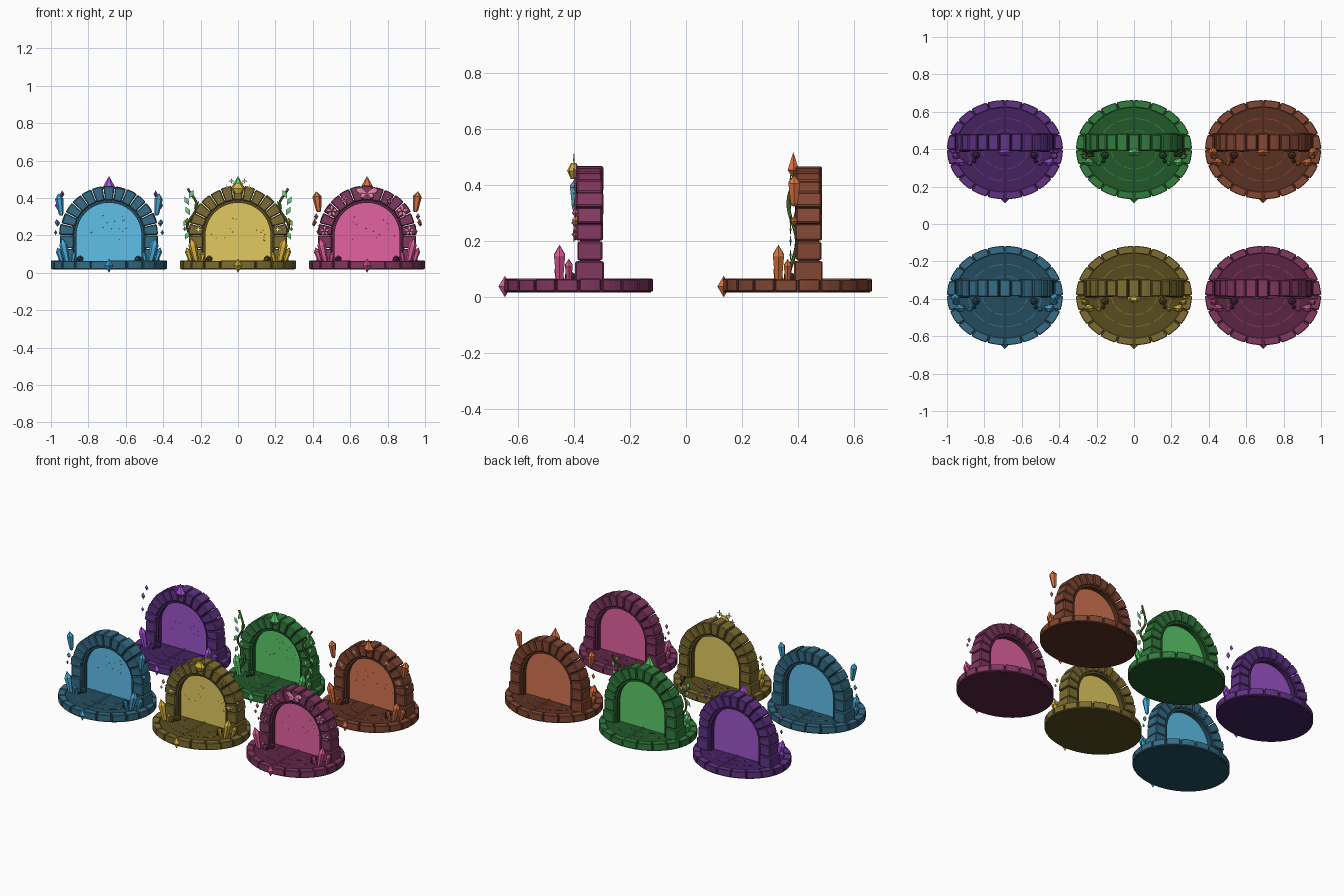
import bpy, bmesh, math, random
from mathutils import Matrix, Vector

if "Cube" in bpy.data.objects:
    bpy.data.objects.remove(bpy.data.objects["Cube"])

random.seed(4)
pi = math.pi
RX, RY = 0.31, 0.265          # base ellipse radii
CZ, R_OUT, R_IN = 0.20, 0.263, 0.188   # arch centre height and radii


def material(name, rgb):
    m = bpy.data.materials.new(name)
    m.diffuse_color = [(c / 255) ** 2.2 for c in rgb] + [1]
    m.use_nodes = True
    m.node_tree.nodes["Principled BSDF"].inputs["Base Color"].default_value = m.diffuse_color
    return m


def shade(rgb, f):
    return [min(255, c * f) for c in rgb]


def finish(name, bm, mat, at, bevel=0):
    bmesh.ops.recalc_face_normals(bm, faces=bm.faces)
    me = bpy.data.meshes.new(name)
    bm.to_mesh(me)
    bm.free()
    ob = bpy.data.objects.new(name, me)
    ob.location = at
    me.materials.append(mat)
    bpy.context.collection.objects.link(ob)
    if bevel:
        mod = ob.modifiers.new("chamfer", "BEVEL")
        mod.width, mod.segments = bevel, 1
    return ob


def prism(bm, pts, lo, hi, upright=False):
    """Extrude a 2D outline along z, or along y when upright."""
    put = (lambda p, d: (p[0], d, p[1])) if upright else (lambda p, d: (p[0], p[1], d))
    a = [bm.verts.new(put(p, lo)) for p in pts]
    b = [bm.verts.new(put(p, hi)) for p in pts]
    bm.faces.new(a)
    bm.faces.new(b)
    n = len(pts)
    for i in range(n):
        bm.faces.new((a[i], a[(i + 1) % n], b[(i + 1) % n], b[i]))


def wedge(r0, r1, a0, a1, n=3, sx=1, sy=1, cy=0):
    ang = [a0 + (a1 - a0) * i / n for i in range(n + 1)]
    arc = lambda r, seq: [(r * sx * math.cos(t), cy + r * sy * math.sin(t)) for t in seq]
    return arc(r1, ang) + arc(r0, ang[::-1])


def spindle(bm, rings, sides, at, tilt=0, flat=1, lean=0):
    """Faceted solid from (height, radius) rings; zero radius makes a tip."""
    mat = (Matrix.Translation(at) @ Matrix.Rotation(tilt, 4, 'Y')
           @ Matrix.Rotation(lean, 4, 'X') @ Matrix.Diagonal((1, flat, 1, 1)))
    rows = []
    for z, r in rings:
        k = sides if r else 1
        rows.append([bm.verts.new(mat @ Vector((r * math.cos(2 * pi * i / sides),
                     r * math.sin(2 * pi * i / sides), z))) for i in range(k)])
    for a, b in zip(rows, rows[1:]):
        for i in range(sides):
            q = [a[i % len(a)], a[(i + 1) % len(a)], b[(i + 1) % len(b)], b[i % len(b)]]
            bm.faces.new(list(dict.fromkeys(q)))
    for row in (rows[0], rows[-1]):
        if len(row) > 2:
            bm.faces.new(row)


def gem(bm, at, r, h, tilt=0, flat=1):
    spindle(bm, [(-h, 0), (0, r), (h, 0)], 4, at, tilt, flat)


def crystal(bm, at, r, h, tilt):
    spindle(bm, [(0, r * .6), (h * .72, r), (h, 0)], 6, at, tilt)


def shard(bm, at, r, h, tilt):
    spindle(bm, [(-h, r * .35), (-h * .8, r * .6), (h * .5, r), (h, 0)], 6, at, tilt)


def star(bm, x, y, z, r):
    pts = [((r if i % 2 == 0 else r * .22) * math.cos(i * pi / 4) + x,
            (r if i % 2 == 0 else r * .22) * math.sin(i * pi / 4) + z) for i in range(8)]
    prism(bm, pts, y - .003, y + .003, True)


def portal(tag, x, y, stone_rgb, glow_rgb, gem_rgb):
    at = (x, y, 0)
    stone = material(tag + " stone", stone_rgb)
    dark = material(tag + " floor", shade(stone_rgb, .72))
    glow = material(tag + " glow", glow_rgb)
    jewel = material(tag + " crystal", gem_rgb)

    # base plate
    bm = bmesh.new()
    prism(bm, [(RX * .975 * math.cos(i * pi / 24), RY * .975 * math.sin(i * pi / 24))
               for i in range(48)], .016, .057)
    finish(tag + "_base_plate", bm, dark, at)
    # rim stones
    bm = bmesh.new()
    for i in range(20):
        a = i * pi / 10
        prism(bm, wedge(.85, 1, a + .012, a + pi / 10 - .012, 3, RX, RY), .02,
              .064 + random.uniform(-.002, .002))
    finish(tag + "_rim_stones", bm, stone, at, .003)
    # floor paving rings
    bm = bmesh.new()
    for r in (.38, .62):
        for i in range(12):
            a = i * pi / 6
            prism(bm, wedge(r, r + .018, a + .06, a + pi / 6 - .06, 3, RX, RY), .055, .0585)
    finish(tag + "_floor_rings", bm, stone, at)
    # glowing seam across the floor
    bm = bmesh.new()
    prism(bm, [(-.002, -.262), (.002, -.262), (.002, .262), (-.002, .262)], .05, .066)
    finish(tag + "_floor_seam", bm, jewel, at)

    # arch stones: two leg blocks per side plus the ring
    bm = bmesh.new()
    for s in (-1, 1):
        for z0, z1, w in ((.055, .128, .008), (.131, .198, 0)):
            prism(bm, [(s * R_IN, z0), (s * (R_OUT + w), z0), (s * (R_OUT + w), z1), (s * R_IN, z1)],
                  -.005 - w, .085 + w * .6, True)
    step = pi / 13
    for i in range(13):
        d = random.uniform(-.003, .004)
        prism(bm, wedge(R_IN, R_OUT + d, i * step + .008, (i + 1) * step - .008, 2, cy=CZ),
              -.006 - d, .084 + d, True)
    finish(tag + "_arch_stones", bm, stone, at, .005)
    # inner arch lining
    bm = bmesh.new()
    for s in (-1, 1):
        prism(bm, [(s * .174, .055), (s * .2, .055), (s * .2, CZ), (s * .174, CZ)], .004, .076, True)
    prism(bm, wedge(.174, .2, 0, pi, 26, cy=CZ), .004, .076, True)
    finish(tag + "_arch_lining", bm, dark, at)
    # portal surface with specks
    bm = bmesh.new()
    prism(bm, [(-.18, .055), (.18, .055)] + [(.18 * math.cos(i * pi / 26), CZ + .18 * math.sin(i * pi / 26))
                                             for i in range(27)], .034, .044, True)
    finish(tag + "_portal_surface", bm, glow, at)
    bm = bmesh.new()
    for i in range(14):
        a, r = random.uniform(0, pi), random.uniform(.05, .15)
        gem(bm, (r * math.cos(a), .033, CZ - .03 + r * math.sin(a)), .0025, .0025)
    finish(tag + "_portal_specks", bm, jewel, at)

    # base crystals on both sides and front gem
    bm = bmesh.new()
    for s in (-1, 1):
        crystal(bm, (s * .222, -.068, .055), .023, .135, s * .22)
        crystal(bm, (s * .25, -.035, .055), .016, .085, s * .3)
        crystal(bm, (s * .195, -.075, .055), .013, .06, -s * .2)
    finish(tag + "_base_crystals", bm, jewel, at)
    bm = bmesh.new()
    gem(bm, (0, -.263, .038), .023, .038)
    finish(tag + "_front_gem", bm, jewel, at)
    # pebbles
    bm = bmesh.new()
    for s in (-1, 1):
        for px, py, r in ((.155, -.03, .022), (.165, -.062, .012)):
            bmesh.ops.create_icosphere(bm, subdivisions=1, radius=r,
                matrix=Matrix.Translation((s * px, py, .056 + r * .7)))
    finish(tag + "_pebbles", bm, dark, at)
    return at, jewel


def keystone(tag, at, mat):
    bm = bmesh.new()
    spindle(bm, [(-.045, 0), (-.012, .036), (.052, 0)], 6, (0, -.015, .465), flat=.65)
    finish(tag + "_keystone_gem", bm, mat, at)


def floaters(tag, at, mat, spots):
    bm = bmesh.new()
    for s in (-1, 1):
        for fx, fz, r, h in spots:
            (shard if h > .03 else gem)(bm, (s * fx, -.012, fz), r, h, s * .13 if h > .03 else 0)
    finish(tag + "_floating_crystals", bm, mat, at)


F, B = -.3825, .3975
# ice portal
at, m = portal("ice", -.69, F, (56, 108, 132), (96, 190, 232), (72, 172, 222))
floaters("ice", at, m, [(.262, .365, .022, .06), (.275, .265, .014, .02), (.285, .215, .009, .014)])

# violet portal
at, m = portal("violet", -.69, B, (96, 54, 132), (156, 84, 200), (165, 80, 225))
keystone("violet", at, m)
floaters("violet", at, m, [(.25, .42, .012, .02), (.275, .36, .014, .024), (.28, .27, .01, .016)])

# golden portal with sparkles
at, m = portal("gold", 0, F, (124, 108, 52), (226, 200, 96), (222, 182, 58))
floaters("gold", at, m, [(.272, .275, .012, .018), (.285, .235, .009, .012)])
bm = bmesh.new()
spindle(bm, [(-.03, .016), (0, .038), (.028, .016)], 8, (0, -.018, .45), flat=.6)
finish("gold_keystone_gem", bm, m, at)
bm = bmesh.new()
for s in (-1, 1):
    star(bm, s * .212, -.018, .232, .034)
    for sx, sz, r in ((.035, .49, .02), (.06, .455, .018), (.018, .478, .014), (.16, .37, .016)):
        star(bm, s * sx, -.018, sz, r)
finish("gold_sparkles", bm, material("sparkle", (250, 232, 160)), at)

# forest portal with vines and leaves
at, m = portal("forest", 0, B, (54, 124, 64), (92, 200, 104), (92, 205, 112))
keystone("forest", at, m)
bark = material("vine", (66, 84, 34))
bm = bmesh.new()
for s in (-1, 1):
    cu = bpy.data.curves.new("vine", "CURVE")
    cu.dimensions, cu.bevel_depth, cu.bevel_resolution = "3D", .007, 1
    sp = cu.splines.new("POLY")
    sp.points.add(24)
    for i, p in enumerate(sp.points):
        t = i / 24
        p.co = (s * (.245 + .026 * math.sin(t * 11 + 2.6)), -.018 - .015 * math.cos(t * 9), .06 + .39 * t, 1)
    cu.materials.append(bark)
    ob = bpy.data.objects.new("forest_vine", cu)
    ob.location = at
    bpy.context.collection.objects.link(ob)
    for i, (lx, lz) in enumerate([(.25, .42), (.275, .385), (.222, .36), (.268, .33), (.28, .27),
                                  (.235, .24), (.272, .2), (.25, .15)]):
        spindle(bm, [(-.026, 0), (0, .013), (.026, 0)], 6, (s * lx, -.025, lz),
                s * (.5 if i % 2 else -.5), .25)
finish("forest_leaves", bm, material("leaf", (112, 205, 132)), at)

# ember portal with stone chips
at, m = portal("ember", .69, B, (128, 72, 54), (208, 114, 82), (222, 116, 66))
keystone("ember", at, m)
floaters("ember", at, m, [(.265, .38, .024, .056), (.28, .27, .012, .02)])
bm = bmesh.new()
for a in (.35, .95, 2.1, 2.75):
    gem(bm, (.225 * math.cos(a), -.008, CZ + .225 * math.sin(a)), .018, .026, a, .35)
finish("ember_arch_chips", bm, material("ember chip", (190, 120, 95)), at)

# blossom portal with flowers and a petal bow
at, m = portal("blossom", .69, F, (128, 58, 96), (226, 98, 160), (224, 92, 150))
floaters("blossom", at, m, [(.272, .3, .012, .018), (.285, .26, .01, .014), (.262, .22, .009, .012)])
petals, hearts = bmesh.new(), bmesh.new()
for a, r in ((.1, .026), (.6, .03), (1.0, .02), (pi - 1.0, .02), (pi - .6, .03), (pi - .1, .026)):
    cx, cz = .228 * math.cos(a), CZ + .228 * math.sin(a)
    for k in range(5):
        t = k * 2 * pi / 5
        spindle(petals, [(-r * .5, 0), (r * .1, r * .36), (r * .5, 0)], 6,
                (cx + r * .55 * math.sin(t), -.014, cz + r * .55 * math.cos(t)), t, .35)
    gem(hearts, (cx, -.02, cz), r * .25, r * .25)
for s in (-1, 1):
    spindle(petals, [(-.03, 0), (.012, .02), (.03, 0)], 6, (s * .03, -.014, .435), s * 1.2, .35)
    spindle(petals, [(-.02, 0), (.008, .013), (.02, 0)], 6, (s * .02, -.014, .415), s * 2.2, .35)
finish("blossom_petals", petals, material("petal", (236, 140, 178)), at)
finish("blossom_flower_hearts", hearts, material("flower heart", (240, 205, 120)), at)
